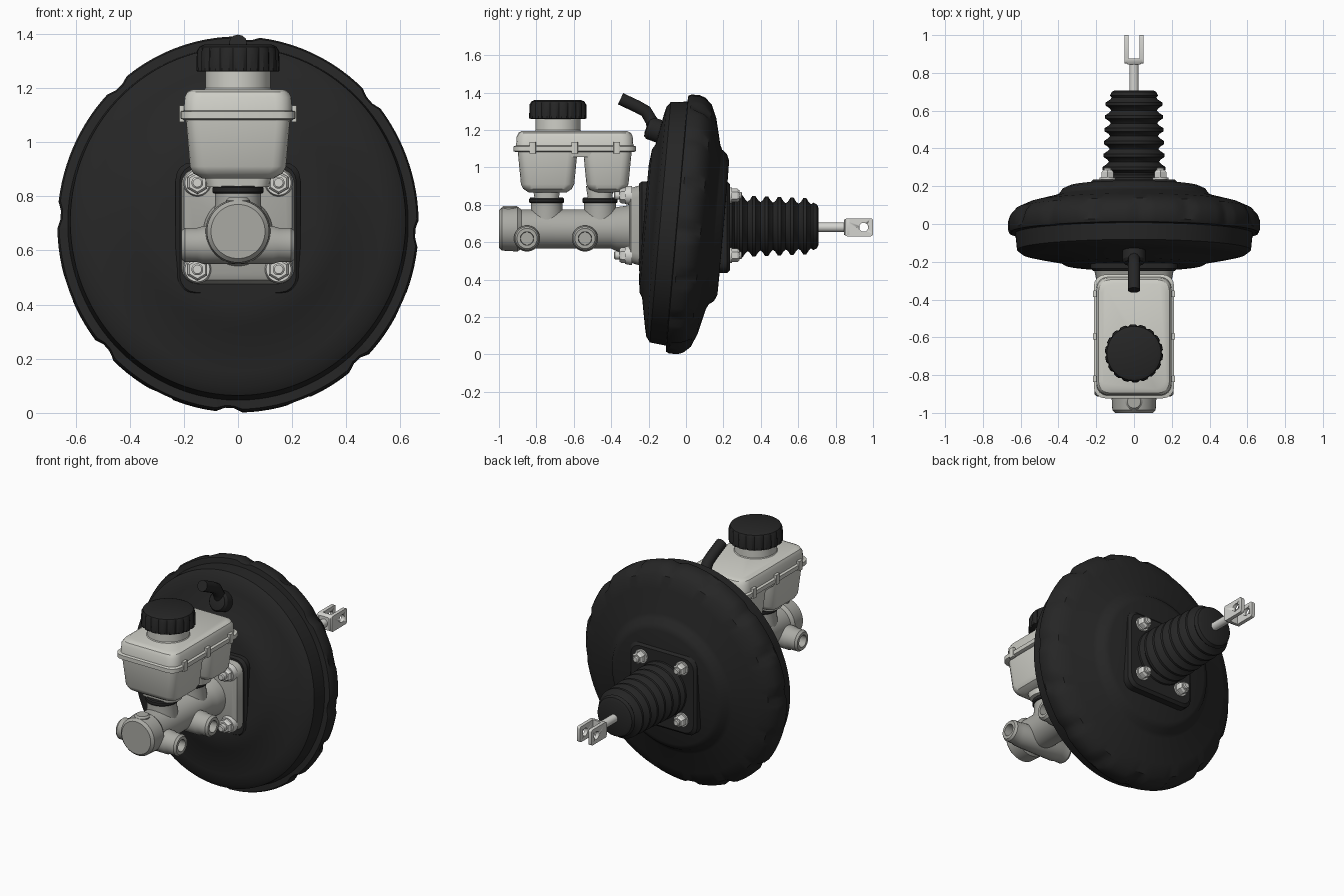
import bpy, bmesh, math
from mathutils import Vector, Matrix

if "Cube" in bpy.data.objects:
    bpy.data.objects.remove(bpy.data.objects["Cube"])

def material(name, rgb):
    m = bpy.data.materials.new(name)
    m.diffuse_color = (*rgb, 1)
    m.use_nodes = True
    m.node_tree.nodes["Principled BSDF"].inputs["Base Color"].default_value = m.diffuse_color
    return m

BLACK = material("black", (0.019, 0.019, 0.019))
PLASTIC = material("pale_plastic", (0.62, 0.62, 0.57))
CAST = material("cast_grey", (0.40, 0.40, 0.37))
STEEL = material("bright_steel", (0.66, 0.66, 0.63))

# local z axis is turned onto the requested axis
AXES = {
    'x': Matrix(((0, 0, 1), (1, 0, 0), (0, 1, 0))).to_4x4(),
    '-x': Matrix(((0, 0, -1), (-1, 0, 0), (0, 1, 0))).to_4x4(),
    'y': Matrix(((-1, 0, 0), (0, 0, 1), (0, 1, 0))).to_4x4(),
    'z': Matrix.Identity(4),
}

def finish(name, bm, mat, loc=(0, 0, 0), axis='z', smooth=True):
    bm.transform(Matrix.Translation(loc) @ AXES[axis])
    bmesh.ops.recalc_face_normals(bm, faces=bm.faces)
    me = bpy.data.meshes.new(name)
    bm.to_mesh(me)
    bm.free()
    me.materials.append(mat)
    ob = bpy.data.objects.new(name, me)
    bpy.context.collection.objects.link(ob)
    if smooth:
        bpy.ops.object.select_all(action='DESELECT')
        ob.select_set(True)
        bpy.context.view_layer.objects.active = ob
        bpy.ops.object.shade_smooth_by_angle(angle=math.radians(32))
    return ob

def skin(rings):
    """Join closed point loops into a capped solid."""
    bm = bmesh.new()
    loops = [[bm.verts.new(p) for p in ring] for ring in rings]
    n = len(loops[0])
    for a, b in zip(loops, loops[1:]):
        for i in range(n):
            j = (i + 1) % n
            bm.faces.new((a[i], a[j], b[j], b[i]))
    bm.faces.new(loops[0][::-1])
    bm.faces.new(loops[-1])
    return bm

def lathe(name, profile, mat, loc=(0, 0, 0), axis='z', seg=32, scale=(1, 1), mod=None):
    """Profile is a list of (distance along axis, radius)."""
    rings = []
    for k, (t, r) in enumerate(profile):
        ring = []
        for i in range(seg):
            a = 2 * math.pi * (i + 0.5) / seg
            q = r + (mod(k, i) if mod else 0)
            ring.append((q * math.cos(a) * scale[0], q * math.sin(a) * scale[1], t))
        rings.append(ring)
    return finish(name, skin(rings), mat, loc, axis)

def loft(name, sections, mat, loc=(0, 0, 0), axis='z', n=5):
    """Sections are (distance, width, depth, corner radius)."""
    rings = []
    for t, w, d, r in sections:
        ring = []
        for c, (sx, sy) in enumerate(((1, 1), (-1, 1), (-1, -1), (1, -1))):
            for k in range(n):
                a = math.pi / 2 * (c + k / (n - 1))
                ring.append((sx * (w / 2 - r) + r * math.cos(a),
                             sy * (d / 2 - r) + r * math.sin(a), t))
        rings.append(ring)
    return finish(name, skin(rings), mat, loc, axis)

# Booster drum, leaning back slightly, with crimped rear shoulder
drum_profile = [(-.228, .02), (-.226, .30), (-.216, .385), (-.20, .41), (-.172, .56),
                (-.160, .615), (-.138, .645), (-.05, .655), (-.047, .688), (-.03, .695),
                (.015, .695), (.045, .684), (.082, .65), (.112, .58), (.146, .44),
                (.158, .415), (.185, .395), (.20, .36), (.205, .02)]

def crimp(k, i):
    if k in (10, 11) and i % 8 < 2:
        return -.016
    if k in (8, 9) and i % 16 < 2:
        return -.012
    return 0

drum = lathe("booster_drum", drum_profile, BLACK, axis='y', seg=128, scale=(.96, 1), mod=crimp)
drum.rotation_euler.x = math.radians(-5)
drum.location = (0, 0, .695)

# Black mounting pads front and back
loft("front_pad", [(-.25, .43, .47, .06), (-.235, .46, .49, .06), (-.15, .46, .49, .06)],
     BLACK, (0, 0, .68), 'y')
loft("rear_pad", [(.15, .46, .49, .06), (.22, .46, .49, .06), (.235, .43, .46, .06)],
     BLACK, (0, 0, .68), 'y')

# Master cylinder flange and bolts
loft("cylinder_flange", [(-.305, .36, .36, .06), (-.295, .40, .40, .06), (-.245, .42, .43, .06)],
     CAST, (0, 0, .69), 'y')
for sx in (-1, 1):
    for z in (.53, .85):
        lathe("flange_washer", [(-.325, .046), (-.30, .052), (-.29, .052)], STEEL, (sx * .15, 0, z), 'y')
        lathe("flange_nut", [(-.355, .034), (-.345, .042), (-.32, .042)], STEEL, (sx * .15, 0, z), 'y', 6)
        lathe("flange_stud", [(-.385, .016), (-.38, .022), (-.35, .022)], STEEL, (sx * .15, 0, z), 'y', 16)
        lathe("rear_washer", [(.23, .042), (.245, .042)], STEEL, (sx * .14, 0, z), 'y', 24)
        lathe("rear_nut", [(.24, .036), (.275, .036), (.285, .028)], STEEL, (sx * .14, 0, z), 'y', 6)
        lathe("rear_stud", [(.27, .02), (.295, .02), (.30, .014)], STEEL, (sx * .14, 0, z), 'y', 16)

# Master cylinder body
lathe("cylinder_body", [(-1.0, .10), (-.985, .115), (-.90, .12), (-.88, .105), (-.40, .105),
                        (-.37, .118), (-.29, .13)], CAST, (0, 0, .67), 'y', 40)
lathe("bleed_boss", [(.70, .045), (.785, .045), (.795, .035)], CAST, (0, -.94, 0), seg=20)

# Side ports, two each side, and reservoir sockets above
for y in (-.85, -.54):
    for axis in ('x', '-x'):
        lathe("side_port", [(0, .07), (.13, .07), (.15, .064), (.195, .064), (.208, .054),
                            (.208, .036), (.15, .034)], CAST, (0, y, .62), axis, 24)
for y in (-.745, -.46):
    lathe("reservoir_socket", [(.66, .10), (.77, .085), (.815, .085)], CAST, (0, y, 0))
    lathe("grommet", [(.81, .09), (.815, .094), (.832, .094), (.838, .088)], BLACK, (0, y, 0))
    loft("reservoir_foot", [(.835, .23, .13, .05), (.90, .26, .15, .05)], PLASTIC, (0, y, 0))

# Reservoir: two chambers, shared top, flange and lid
for name, y, d in (("front_chamber", -.74, .32), ("rear_chamber", -.42, .26)):
    loft(name, [(.865, .26, d - .12, .05), (.885, .33, d - .06, .05), (.91, .355, d - .035, .05),
                (1.09, .385, d, .05)], PLASTIC, (0, y, 0))
loft("reservoir_upper", [(1.055, .37, .60, .05), (1.10, .39, .615, .05)], PLASTIC, (0, -.595, 0))
loft("reservoir_flange", [(1.082, .40, .63, .06), (1.087, .425, .655, .06), (1.112, .425, .655, .06),
                          (1.117, .40, .63, .06)], PLASTIC, (0, -.595, 0))
loft("reservoir_lid", [(1.10, .40, .63, .06), (1.165, .395, .62, .06), (1.185, .375, .60, .06),
                       (1.195, .335, .56, .05)], PLASTIC, (0, -.595, 0))
for sx in (-1, 1):
    for y in (-.82, -.595, -.37):
        loft("lid_clip", [(1.075, .02, .035, .005), (1.135, .02, .035, .005)], PLASTIC, (sx * .207, y, 0), n=3)
lathe("filler_neck", [(1.18, .135), (1.20, .12), (1.27, .12)], PLASTIC, (0, -.685, 0), seg=40)

# Ribbed filler cap
lathe("filler_cap", [(1.26, .146), (1.262, .154), (1.335, .152), (1.352, .143), (1.36, .125)], BLACK,
      (0, -.685, 0), seg=72, mod=lambda k, i: -.009 if k in (1, 2) and i % 4 == 0 else 0)

# Vacuum elbow: a seat on the drum and a bent hose
seat = lathe("elbow_seat", [(-.05, .062), (.045, .062), (.06, .052), (.065, .03)], BLACK, seg=24)
seat.location = (0, -.15, 1.195)
seat.rotation_euler = (math.radians(70), 0, 0)

cu = bpy.data.curves.new("vacuum_elbow", 'CURVE')
cu.dimensions = '3D'
cu.bevel_depth = .033
cu.bevel_resolution = 4
cu.use_fill_caps = True
path = [(-.17, 1.19), (-.185, 1.25), (-.215, 1.30), (-.26, 1.325), (-.35, 1.367)]
sp = cu.splines.new('POLY')
sp.points.add(len(path) - 1)
for p, (y, z) in zip(sp.points, path):
    p.co = (0, y, z, 1)
cu.materials.append(BLACK)
elbow = bpy.data.objects.new("vacuum_elbow", cu)
bpy.context.collection.objects.link(elbow)
bpy.ops.object.select_all(action='DESELECT')
elbow.select_set(True)
bpy.context.view_layer.objects.active = elbow
bpy.ops.object.convert(target='MESH')
bpy.ops.object.shade_smooth_by_angle(angle=math.radians(40))

# Rubber bellows boot
boot = [(.22, .17), (.245, .165), (.26, .14)]
for k in range(6):
    y, r = .295 + k * .068, .166 - .003 * k
    boot += [(y - .022, r - .022), (y - .008, r), (y + .008, r), (y + .022, r - .022), (y + .034, r - .033)]
boot += [(.68, .127), (.70, .118), (.708, .10)]
lathe("bellows_boot", boot, BLACK, (0, 0, .685), 'y', 40)

# Push rod and drilled clevis
lathe("push_rod", [(.68, .025), (.86, .025)], STEEL, (0, 0, .68), 'y', 20)
loft("clevis_base", [(.845, .07, .08, .01), (.86, .10, .096, .006), (.875, .10, .096, .006)],
     STEEL, (0, 0, .68), 'y', 3)
hole = lathe("clevis_hole_cutter", [(-.1, .024), (.1, .024)], STEEL, (0, .95, .68), 'x', 20)
hole.hide_render = True
hole.hide_viewport = True
for sx in (-1, 1):
    prong = loft("clevis_prong", [(-.011, .15, .096, .012), (.011, .15, .096, .012)],
                 STEEL, (sx * .039, .925, .68), 'x', 4)
    cut = prong.modifiers.new("pin_hole", 'BOOLEAN')
    cut.operation = 'DIFFERENCE'
    cut.solver = 'EXACT'
    cut.object = hole
